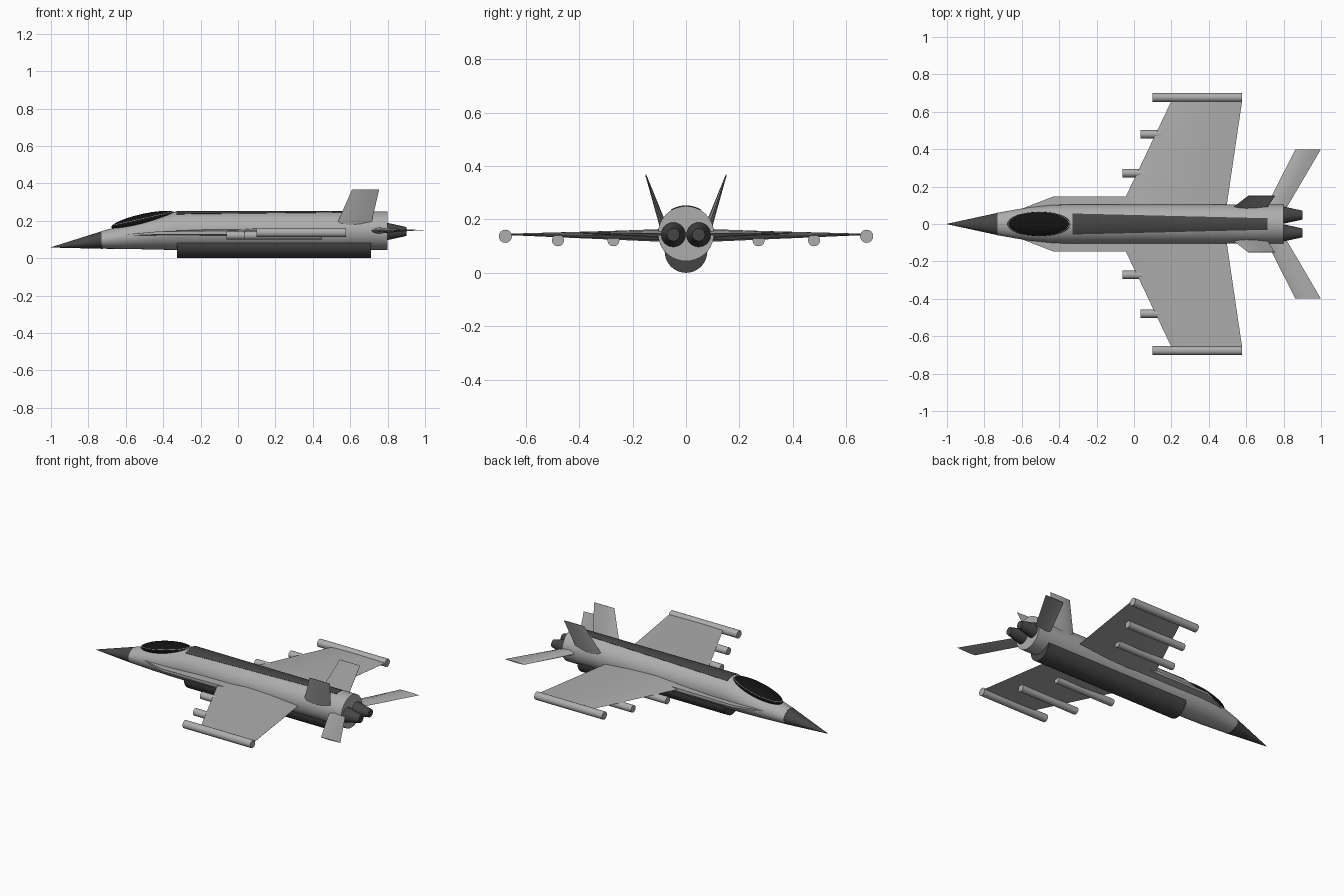
import bpy, bmesh, math

if "Cube" in bpy.data.objects:
    bpy.data.objects.remove(bpy.data.objects["Cube"])


def material(name, r, g, b):
    m = bpy.data.materials.new(name)
    m.diffuse_color = (r, g, b, 1)
    m.use_nodes = True
    m.node_tree.nodes["Principled BSDF"].inputs["Base Color"].default_value = m.diffuse_color
    return m


GREY = material("light_grey", 0.42, 0.42, 0.42)
DARK = material("dark_grey", 0.06, 0.06, 0.06)
BLACK = material("canopy_black", 0.006, 0.006, 0.006)
WHITE = material("frame_white", 0.8, 0.8, 0.8)


def finish(ob, name, mat, angle=35, mirror=False):
    ob.name = name
    ob.data.materials.append(mat)
    bpy.ops.object.select_all(action='DESELECT')
    ob.select_set(True)
    bpy.context.view_layer.objects.active = ob
    bpy.ops.object.shade_smooth_by_angle(angle=math.radians(angle))
    if mirror:
        mod = ob.modifiers.new("mirror", 'MIRROR')
        mod.use_axis = (False, True, False)
        mod.use_mirror_merge = False
    return ob


def loft(name, rings, mat, angle=35, mirror=False):
    """Skin equal-length rings of points and cap both ends."""
    bm = bmesh.new()
    vs = [[bm.verts.new(p) for p in r] for r in rings]
    n = len(vs[0])
    for a, b in zip(vs, vs[1:]):
        for i in range(n):
            j = (i + 1) % n
            bm.faces.new((a[i], a[j], b[j], b[i]))
    bm.faces.new(vs[0])
    bm.faces.new(vs[-1])
    bmesh.ops.remove_doubles(bm, verts=bm.verts, dist=1e-5)
    bmesh.ops.recalc_face_normals(bm, faces=bm.faces)
    me = bpy.data.meshes.new(name)
    bm.to_mesh(me)
    bm.free()
    ob = bpy.data.objects.new(name, me)
    bpy.context.collection.objects.link(ob)
    return finish(ob, name, mat, angle, mirror)


def oval(x, y, z, ry, rz, n=40):
    return [(x, y + ry * math.cos(2 * math.pi * i / n),
             z + rz * math.sin(2 * math.pi * i / n)) for i in range(n)]


def tube(name, x0, x1, y, z, r0, r1, mat, mirror=False, n=32):
    return loft(name, [oval(x0, y, z, r0, r0, n), oval(x1, y, z, r1, r1, n)],
                mat, 35, mirror)


def foil(le, te, t, up=(0, 0, 1)):
    """Thin pointed section from leading to trailing edge, half thickness t."""
    prof = [(0, 0), (.12, .6), (.35, 1), (.65, .75), (1, 0.03),
            (1, -.03), (.65, -.75), (.35, -1), (.12, -.6)]
    return [tuple(le[k] + (te[k] - le[k]) * s + up[k] * t * h for k in range(3))
            for s, h in prof]


# fuselage and nose cone
loft("fuselage", [oval(-.73, 0, .098, .060, .047), oval(-.56, 0, .119, .090, .070),
                  oval(-.43, 0, .136, .102, .090), oval(-.33, 0, .147, .105, .103),
                  oval(.80, 0, .147, .105, .103)], GREY)
loft("nose_cone", [oval(-1, 0, .058, .0008, .0008), oval(-.725, 0, .098, .0605, .0475)], DARK)

# belly tank
tube("belly_tank", -.325, .71, 0, .08, .08, .08, DARK, n=40)


# spine plate that follows the fuselage curve and narrows to the rear
def arc(x, half, n=12):
    a = [half * (2 * i / n - 1) for i in range(n + 1)]
    outer = [(x, .1075 * math.sin(t), .147 + .1055 * math.cos(t)) for t in a]
    inner = [(x, .100 * math.sin(t), .147 + .098 * math.cos(t)) for t in reversed(a)]
    return outer + inner


loft("spine_plate", [arc(-.33, .55), arc(.715, .29)], DARK)

# canopy and its thin frame line
TILT = (0, -.22, 0)
bpy.ops.mesh.primitive_uv_sphere_add(segments=40, ring_count=20, location=(-.507, 0, .203),
                                     rotation=TILT)
canopy = bpy.context.object
canopy.scale = (.174, .065, .034)
finish(canopy, "canopy", BLACK)
bpy.ops.mesh.primitive_torus_add(major_segments=48, minor_segments=6, major_radius=1,
                                 minor_radius=.018, location=(-.509, 0, .212), rotation=TILT)
frame = bpy.context.object
frame.scale = (.167, .0625, .09)
finish(frame, "canopy_frame", WHITE)


# side strakes ahead of the wings
def slab(y_front, y_mid, t):
    pts = [(-.62, y_front), (-.43, y_mid), (.05, y_mid), (.05, .05), (-.62, .05)]
    return pts, t


outline = [(-.62, .074), (-.43, .147), (.05, .147), (.05, .06), (-.62, .05)]
heights = [.003, .008, .010, .024, .004]
centre = [.122, .135, .138, .138, .122]
loft("strake", [[(x, y, c + s * h) for (x, y), h, c in zip(outline, heights, centre)]
                for s in (-1, 1)], GREY, 30, True)

# main wings
loft("wing", [foil((-.085, .06, .139), (.49, .06, .139), .024),
              foil((.20, .658, .144), (.578, .658, .144), .003)], GREY, 30, True)

# wing tip rails and underwing stores
tube("tip_rail", .10, .578, .677, .137, .0245, .0245, GREY, True)
for label, x, y in (("inner", -.062, .272), ("outer", .035, .48)):
    tube(label + "_store", x, x + .415, y, .122, .0225, .0225, GREY, True)

# canted twin fins
side = (0, .96, -.27)
loft("tail_fin", [foil((.525, .085, .175), (.71, .085, .175), .014, side),
                  foil((.61, .151, .368), (.755, .151, .368), .002, side)], GREY, 30, True)

# horizontal tailplanes
loft("tailplane", [foil((.69, .06, .147), (.80, .06, .147), .018),
                   foil((.862, .397, .150), (.998, .397, .150), .003)], GREY, 30, True)

# twin exhaust nozzles
tube("exhaust_nozzle", .79, .90, .0475, .143, .048, .024, DARK, True)
